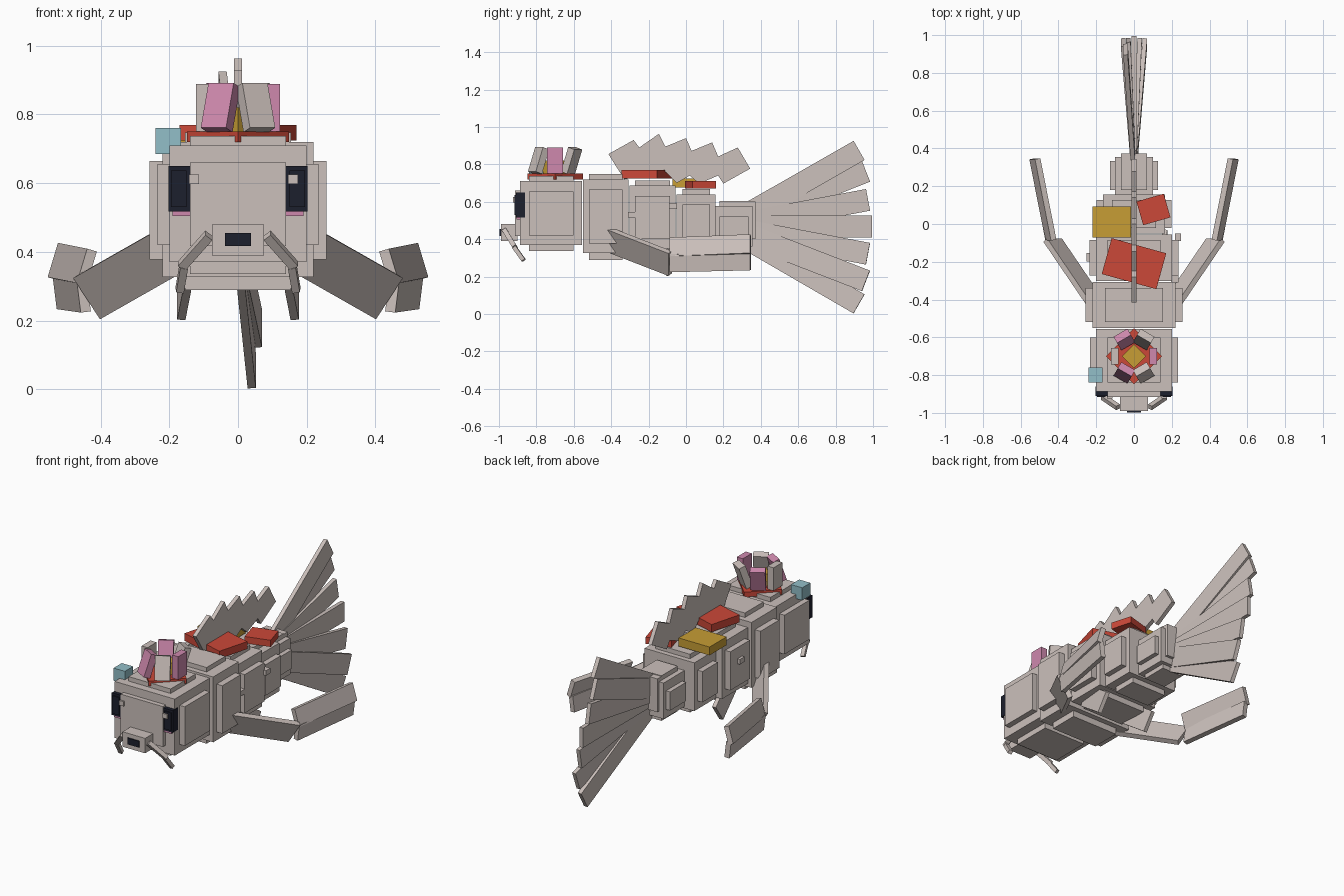
import bpy, bmesh, math
from mathutils import Vector, Matrix

if "Cube" in bpy.data.objects:
    bpy.data.objects.remove(bpy.data.objects["Cube"])


def material(name, rgb):
    m = bpy.data.materials.new(name)
    m.use_nodes = True
    m.diffuse_color = (*rgb, 1)
    m.node_tree.nodes["Principled BSDF"].inputs["Base Color"].default_value = (*rgb, 1)
    return m


PALE = material("pale scales", (.60, .53, .50))
PINK = material("pink", (.62, .25, .42))
RED = material("red", (.60, .065, .04))
GOLD = material("gold", (.57, .34, .035))
BLUE = material("light blue", (.29, .52, .58))
DARK = material("dark", (.012, .014, .026))


def finish(name, bm, mat):
    bmesh.ops.recalc_face_normals(bm, faces=bm.faces)
    me = bpy.data.meshes.new(name)
    bm.to_mesh(me)
    bm.free()
    me.materials.append(mat)
    ob = bpy.data.objects.new(name, me)
    bpy.context.scene.collection.objects.link(ob)
    return ob


def box(name, centre, size, mat=PALE, rot=None):
    """Box with an optional rotation matrix about its centre."""
    bm = bmesh.new()
    m = Matrix.Translation(centre) @ (rot or Matrix()) @ Matrix.Diagonal((*size, 1))
    bmesh.ops.create_cube(bm, size=1, matrix=m)
    return finish(name, bm, mat)


def span(name, x, y, z, mat=PALE):
    """Box given by its ranges."""
    r = (x, y, z)
    return box(name, [(a + b) / 2 for a, b in r], [b - a for a, b in r], mat)


def plate(name, corner, u, v, thick, mat=PALE):
    """Thin slab spanned by two edge vectors."""
    a, u, v = Vector(corner), Vector(u), Vector(v)
    n = u.cross(v).normalized() * thick / 2
    bm = bmesh.new()
    f = bm.faces.new([bm.verts.new(p - n) for p in (a, a + u, a + u + v, a + v)])
    ext = bmesh.ops.extrude_face_region(bm, geom=[f])["geom"]
    bmesh.ops.translate(bm, vec=2 * n, verts=[e for e in ext if isinstance(e, bmesh.types.BMVert)])
    return finish(name, bm, mat)


def flip(p, s):
    return (p[0] * s, p[1], p[2])


def segment(name, w, y0, y1, z0, z1, panel, inset):
    """Body block with raised panels on its sides, top and belly."""
    span(name, (-w, w), (y0, y1), (z0, z1))
    a, b = y0 + inset, y1 - inset
    span(name + "_side_panels", (-w - panel, w + panel), (a, b), (z0 + .05, z1 - .055))
    span(name + "_top_and_belly", (-w * .7, w * .7), (a, b), (z0 - panel, z1 + .027))


# Body from head to tail root
segment("head", .20, -.887, -.555, .37, .71, .034, .047)
segment("shoulder", .22, -.55, -.308, .327, .72, .038, .032)
segment("middle", .20, -.302, -.056, .35, .687, .035, .03)
segment("hip", .165, -.05, .157, .35, .64, .033, .03)
segment("tail_root", .10, .157, .355, .36, .577, .027, .022)
span("tail_root_cap", (-.07, .07), (.18, .372), (.40, .60))

# Face
span("face_plate", (-.14, .14), (-.915, -.88), (.417, .66))
span("mouth", (-.075, .075), (-.99, -.9), (.39, .48))
span("nostril", (-.038, .038), (-.997, -.985), (.417, .455), DARK)
for s, side in ((1, "left"), (-1, "right")):
    def mx(a, b):
        return tuple(sorted((a * s, b * s)))
    span(side + "_eye", mx(.135, .203), (-.91, -.86), (.517, .65), DARK)
    span(side + "_eye_rim", mx(.15, .195), (-.917, -.87), (.53, .637), DARK)
    span(side + "_cheek", mx(.14, .19), (-.905, -.88), (.505, .53), PINK)
    plate(side + "_barbel_base", flip((.075, -.965, .44), s), flip((.08, .055, -.09), s), flip((.02, -.01, .015), s), .025)
    plate(side + "_barbel_tip", flip((.147, -.915, .355), s), flip((.012, .05, -.07), s), flip((.022, -.006, .004), s), .022)
for x in (-.128, .16):
    box("eye_glint", (x, -.914, .611), (.03, .022, .028))

# Bubble beside the head
box("bubble", (-.203, -.80, .723), (.075, .078, .076), BLUE)

# Flower on the head: square leaves, gold heart and six petals
box("flower_base", (0, -.70, .735), (.21, .21, .03), RED, Matrix.Rotation(math.radians(45), 4, "Z"))
box("flower_heart", (0, -.70, .785), (.09, .09, .07), GOLD, Matrix.Rotation(math.radians(45), 4, "Z"))
for i in range(6):
    ang = math.radians(60 * i)
    lean = math.radians((0, 19, 19, 0, -19, -19)[i])
    pos = (.102 * math.cos(ang), -.70 + .102 * math.sin(ang), .82)
    rot = Matrix.Rotation(ang, 4, "Z") @ Matrix.Rotation(lean, 4, "Y")
    box("petal", pos, (.04, .085, .138), PALE if i % 2 else PINK, rot)

# Coloured scales on the back
box("large_red_scale", (0, -.21, .747), (.30, .197, .045), RED, Matrix.Rotation(math.radians(-15.5), 4, "Z"))
box("small_red_scale", (.103, .077, .69), (.15, .13, .04), RED, Matrix.Rotation(math.radians(16), 4, "Z"))
box("gold_scale", (-.118, .01, .70), (.205, .163, .05), GOLD)

# Small bumps on the flanks
box("bump", (.215, -.29, .53), (.04, .042, .03))
box("bump", (.233, -.07, .575), (.034, .042, .03))
box("bump", (-.235, -.175, .55), (.034, .045, .03))

# Serrated dorsal fin
outline = [(-.415, .855), (-.28, .93), (-.25, .89), (-.145, .963), (-.11, .895), (0, .94),
           (.03, .872), (.14, .917), (.172, .842), (.277, .89), (.343, .777), (.20, .697),
           (.172, .74), (.07, .697), (.02, .74), (-.05, .70), (-.11, .76), (-.33, .72)]
bm = bmesh.new()
face = bm.faces.new([bm.verts.new((-.012, y, z)) for y, z in outline])
ext = bmesh.ops.extrude_face_region(bm, geom=[face])["geom"]
bmesh.ops.translate(bm, vec=(.024, 0, 0), verts=[e for e in ext if isinstance(e, bmesh.types.BMVert)])
finish("dorsal_fin", bm, PALE)

# Fan of seven tail blades
tips = [(-.045, 1.925, .874), (-.058, 1.962, .762), (-.03, 1.973, .61), (0, 1.995, .467),
        (.03, 1.973, .322), (.058, 1.962, .177), (.04, 1.925, .054)]
for i, (x, y, z) in enumerate(tips):
    tip = Vector((x, y - 1, z))
    root = Vector((x * .1, .34, .54 - .0245 * i))
    d = tip - root
    w = Vector((0, -d.z, d.y)).normalized() * .118
    plate("tail_blade", root - w / 2, d, w, .024)

# Paired fins: two-part pectorals and small pelvics
for s, side in ((1, "left"), (-1, "right")):
    def fin(name, a, u, v, t):
        plate(side + name, flip(a, s), flip(u, s), flip(v, s), t)
    fin("_pectoral_arm", (.215, -.46, .475), (.255, .375, -.145), (-.078, 0, -.12), .03)
    fin("_pectoral_upper", (.425, -.085, .405), (.085, .43, .017), (.03, 0, -.10), .03)
    fin("_pectoral_lower", (.455, -.085, .32), (.07, .43, .01), (-.012, 0, -.095), .03)
    fin("_pelvic_fin", (.14, -.28, .33), (.025, .18, -.128), (0, .07, .10), .024)
